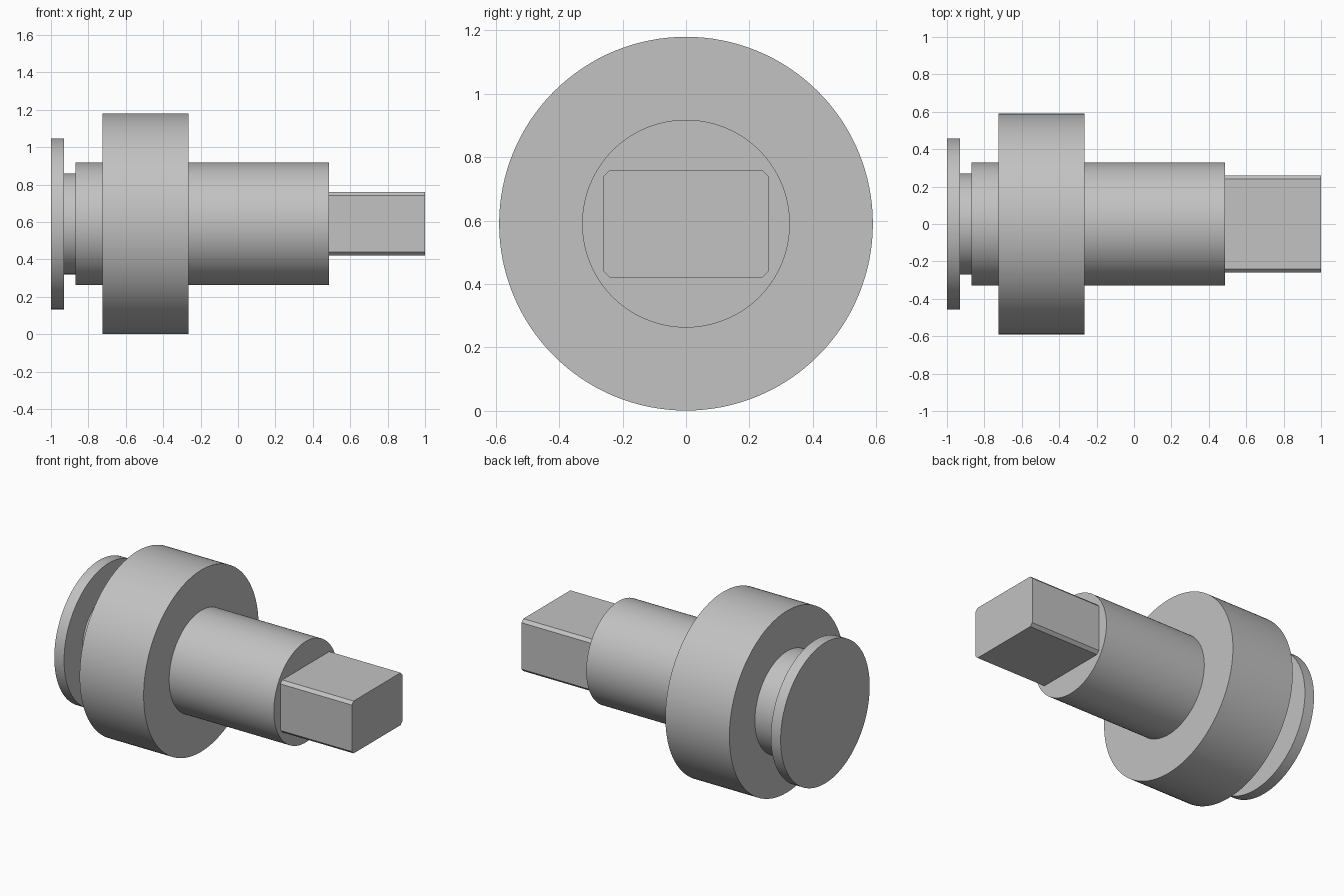
import bpy, bmesh
from math import radians, tau
from mathutils import Matrix

cube = bpy.data.objects.get("Cube")
if cube:
    bpy.data.objects.remove(cube, do_unlink=True)

AXIS_Z = 0.59
SEGMENTS = 128

steel = bpy.data.materials.new("light grey steel")
steel.use_nodes = True
colour = (0.54, 0.54, 0.54, 1)
steel.diffuse_color = colour
steel.node_tree.nodes["Principled BSDF"].inputs["Base Color"].default_value = colour


def add_object(name, bm):
    bmesh.ops.recalc_face_normals(bm, faces=bm.faces)
    mesh = bpy.data.meshes.new(name)
    bm.to_mesh(mesh)
    bm.free()
    mesh.materials.append(steel)
    obj = bpy.data.objects.new(name, mesh)
    obj.location.z = AXIS_Z
    bpy.context.collection.objects.link(obj)
    return obj


# Turned body: stepped profile (start x, end x, radius) revolved about the x axis
steps = [
    (-1.0, -0.93, 0.457),    # end flange
    (-0.93, -0.87, 0.27),    # groove
    (-0.87, -0.725, 0.328),  # rear journal
    (-0.725, -0.265, 0.59),  # large collar
    (-0.265, 0.487, 0.328),  # main shaft
]
profile = [(x, r) for x0, x1, r in steps for x in (x0, x1)]

bm = bmesh.new()
rings = []
for x, r in profile:
    ring = bmesh.ops.create_circle(
        bm, segments=SEGMENTS, radius=r,
        matrix=Matrix.Translation((x, 0, 0)) @ Matrix.Rotation(tau / 4, 4, "Y"))["verts"]
    rings.append(ring)
for a, b in zip(rings, rings[1:]):
    for i in range(SEGMENTS):
        j = (i + 1) % SEGMENTS
        bm.faces.new((a[i], a[j], b[j], b[i]))
bm.faces.new(rings[0])
bm.faces.new(rings[-1])
body = add_object("turned_shaft", bm)
bpy.context.view_layer.objects.active = body
body.select_set(True)
bpy.ops.object.shade_smooth_by_angle(angle=radians(30))

# Rectangular drive end with chamfered long edges, seated slightly in the shaft
x0, x1, half_y, half_z = 0.47, 1.0, 0.26, 0.17
bm = bmesh.new()
bmesh.ops.create_cube(bm, size=1, matrix=Matrix.Translation(((x0 + x1) / 2, 0, 0))
                      @ Matrix.Diagonal((x1 - x0, 2 * half_y, 2 * half_z, 1)))
long_edges = [e for e in bm.edges if abs(e.verts[0].co.x - e.verts[1].co.x) > 0.1]
bmesh.ops.bevel(bm, geom=long_edges, offset=0.019, segments=1, affect="EDGES")
add_object("drive_tang", bm)
